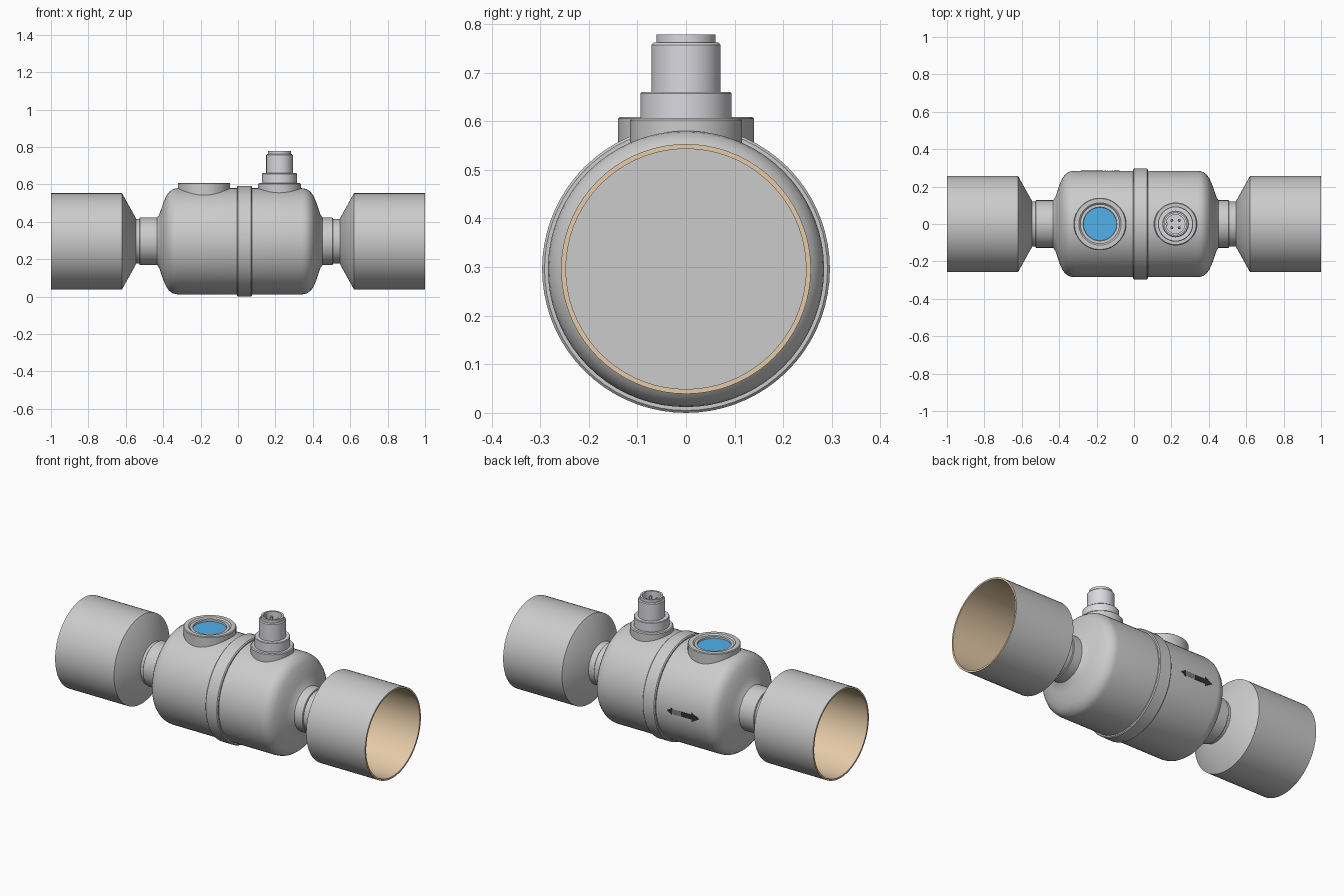
import bpy, bmesh, math
from mathutils import Vector

if "Cube" in bpy.data.objects:
    bpy.data.objects.remove(bpy.data.objects["Cube"])

CZ = 0.296  # height of the main axis


def material(name, color):
    m = bpy.data.materials.new(name)
    m.diffuse_color = (*color, 1)
    m.use_nodes = True
    m.node_tree.nodes["Principled BSDF"].inputs["Base Color"].default_value = m.diffuse_color
    return m


def finish(name, bm, mat=None):
    bmesh.ops.recalc_face_normals(bm, faces=bm.faces)
    me = bpy.data.meshes.new(name)
    bm.to_mesh(me)
    bm.free()
    ob = bpy.data.objects.new(name, me)
    bpy.context.collection.objects.link(ob)
    if mat:
        me.materials.append(mat)
    bpy.ops.object.select_all(action='DESELECT')
    ob.select_set(True)
    bpy.context.view_layer.objects.active = ob
    bpy.ops.object.shade_smooth_by_angle(angle=math.radians(30))
    return ob


def lathe(name, profile, axis='Z', center=(0, 0, 0), mat=None, steps=72):
    """Spin (along, radius) points around the X or Z axis."""
    bm = bmesh.new()
    c = Vector(center)
    vs = []
    for a, r in profile:
        p = Vector((a, 0, r)) if axis == 'X' else Vector((r, 0, a))
        vs.append(bm.verts.new(c + p))
    edges = [bm.edges.new(pair) for pair in zip(vs, vs[1:])]
    bmesh.ops.spin(bm, geom=vs + edges, cent=c, angle=2 * math.tau / 2, steps=steps,
                   axis=(1, 0, 0) if axis == 'X' else (0, 0, 1))
    bmesh.ops.remove_doubles(bm, verts=bm.verts, dist=1e-5)
    return finish(name, bm, mat)


copper = material("copper", (0.79, 0.6, 0.39))
blue = material("blue_glass", (0.08, 0.44, 0.82))
black = material("black_print", (0.03, 0.03, 0.03))
connector_grey = material("connector_grey", (0.7, 0.69, 0.73))

# Main body with rounded shoulders and grooved necks (shoulder is symmetric about x = 0.01)
shoulder = [(0.442, 0.127), (0.431, 0.143), (0.421, 0.172), (0.409, 0.208), (0.393, 0.244),
            (0.379, 0.264), (0.359, 0.278), (0.345, 0.282), (0.33, 0.284)]
body = [(-0.57, 0), (-0.57, 0.12), (-0.527, 0.12), (-0.527, 0.124), (-0.524, 0.127)]
body += [(0.01 - a, r) for a, r in shoulder]
body += [(0.01 + a, r) for a, r in reversed(shoulder)]
body += [(0.504, 0.127), (0.507, 0.124), (0.507, 0.12), (0.57, 0.12), (0.57, 0)]
lathe("valve_body", body, 'X', (0, 0, CZ))

# Joint collar around the body
lathe("body_collar", [(-0.005, 0.27), (-0.005, 0.291), (0.0, 0.296), (0.07, 0.296),
                      (0.075, 0.291), (0.075, 0.27)], 'X', (0, 0, CZ))

# Pipe ends: cone and socket with a copper bore, mirrored
pipe = lathe("pipe_ends", [(0.545, 0), (0.545, 0.122), (0.62, 0.257), (1.0, 0.257),
                           (1.0, 0.247), (0.625, 0.247), (0.625, 0)], 'X', (0, 0, CZ))
pipe.data.materials.append(None)
pipe.data.materials.append(copper)
for f in pipe.data.polygons:
    radius = math.hypot(f.center.y, f.center.z - CZ)
    if f.center.x > 0.64 and radius < 0.254:
        f.material_index = 1
pipe.modifiers.new("Mirror", 'MIRROR')

# Sight glass boss and window
GX = -0.182
lathe("sight_glass_boss", [(0.45, 0), (0.45, 0.14), (0.605, 0.14), (0.609, 0.136), (0.609, 0.113),
                           (0.602, 0.105), (0.602, 0.09), (0.588, 0.088), (0.588, 0)],
      center=(GX, 0, 0))
lathe("sight_glass_window", [(0.585, 0), (0.585, 0.0885), (0.593, 0.0885), (0.593, 0)],
      center=(GX, 0, 0), mat=blue)

# Stepped plug connector with hollow top
PX = 0.222
lathe("connector_base", [(0.45, 0), (0.45, 0.115), (0.602, 0.115), (0.607, 0.11), (0.607, 0)],
      center=(PX, 0, 0))
lathe("connector_plug", [(0.6, 0), (0.6, 0.094), (0.657, 0.094), (0.66, 0.091), (0.66, 0.071),
                         (0.757, 0.071), (0.762, 0.066), (0.762, 0.061), (0.778, 0.061),
                         (0.778, 0.05), (0.71, 0.05), (0.71, 0)],
      center=(PX, 0, 0), mat=connector_grey)

# Contact pins
for i in range(4):
    a = math.radians(45 + 90 * i)
    lathe(f"contact_pin_{i + 1}", [(0.705, 0), (0.705, 0.008), (0.756, 0.008), (0.761, 0.004), (0.761, 0)],
          center=(PX + 0.028 * math.cos(a), 0.028 * math.sin(a), 0), steps=16)

# Keying rib inside the plug
bm = bmesh.new()
bmesh.ops.create_cube(bm, size=1)
bmesh.ops.scale(bm, vec=(0.01, 0.014, 0.06), verts=bm.verts)
bmesh.ops.translate(bm, vec=(PX - 0.047, 0, 0.738), verts=bm.verts)
finish("connector_key", bm, connector_grey)

# Flow arrow printed on the back: striped tail arrow and solid head
bm = bmesh.new()
shapes = [[(-0.283, 0), (-0.235, 0.028), (-0.235, 0.014), (-0.165, 0.014),
           (-0.165, -0.014), (-0.235, -0.014), (-0.235, -0.028)],
          [(-0.077, 0), (-0.108, 0.02), (-0.108, -0.02)]]
for i in range(4):
    x = -0.158 + 0.013 * i
    shapes.append([(x, -0.014), (x, 0.014), (x + 0.007, 0.014), (x + 0.007, -0.014)])
for pts in shapes:
    face = bm.faces.new([bm.verts.new((x, 0.2852, CZ + z)) for x, z in pts])
    ext = bmesh.ops.extrude_face_region(bm, geom=[face])
    bmesh.ops.translate(bm, vec=(0, -0.008, 0),
                        verts=[v for v in ext["geom"] if isinstance(v, bmesh.types.BMVert)])
finish("flow_arrow", bm, black)
